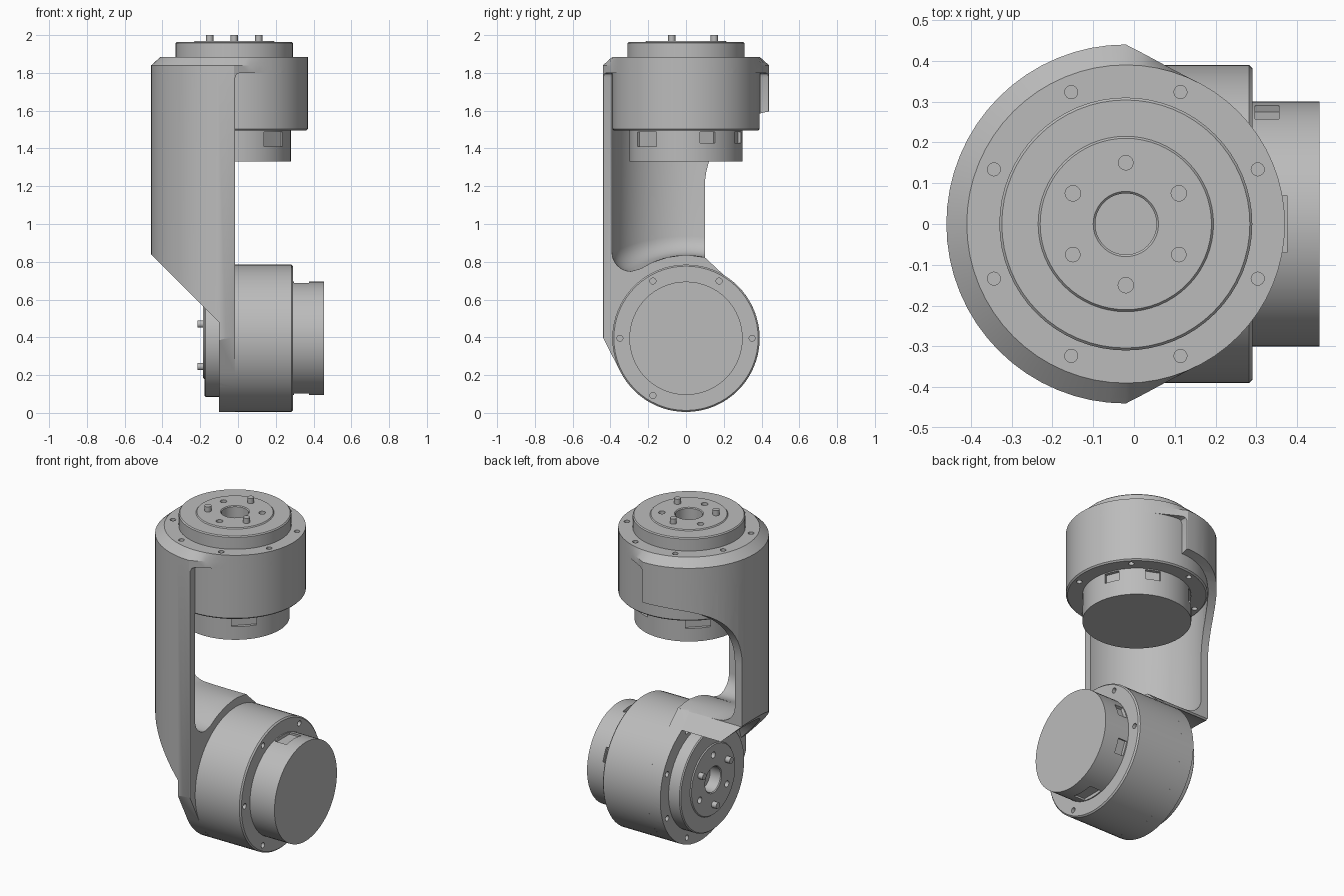
import bpy, bmesh
from math import sin, cos, pi, radians, sqrt
from mathutils import Matrix, Vector

if "Cube" in bpy.data.objects:
    bpy.data.objects.remove(bpy.data.objects["Cube"])

grey = bpy.data.materials.new("machined_grey")
grey.use_nodes = True
grey.diffuse_color = (0.5, 0.5, 0.5, 1)
grey.node_tree.nodes["Principled BSDF"].inputs["Base Color"].default_value = (0.5, 0.5, 0.5, 1)

SIDES = 64
FLANGE = 1.885           # height of the upper mounting face
UPPER = Matrix.Translation((-0.02, 0, FLANGE))
# Lower joint: local z points to -x, local x points up
LOWER = Matrix(((0, 0, -1, -0.10), (0, 1, 0, 0), (1, 0, 0, 0.395), (0, 0, 0, 1)))


def finish(name, bm, matrix=Matrix()):
    bm.transform(matrix)
    bmesh.ops.recalc_face_normals(bm, faces=bm.faces)
    mesh = bpy.data.meshes.new(name)
    bm.to_mesh(mesh)
    bm.free()
    mesh.materials.append(grey)
    obj = bpy.data.objects.new(name, mesh)
    bpy.context.scene.collection.objects.link(obj)
    smooth(obj)
    return obj


def smooth(obj):
    obj.data.shade_smooth()
    obj.data.set_sharp_from_angle(angle=radians(28))


def loft(name, rings, matrix=Matrix()):
    """Skin a list of rings (each a list of points) and cap both ends."""
    bm = bmesh.new()
    loops = [[bm.verts.new(p) for p in ring] for ring in rings]
    n = len(loops[0])
    for a, b in zip(loops, loops[1:]):
        for i in range(n):
            j = (i + 1) % n
            bm.faces.new((a[i], a[j], b[j], b[i]))
    bm.faces.new(loops[0])
    bm.faces.new(loops[-1])
    return finish(name, bm, matrix)


def ring(radius, height):
    """Ring around z; radius and height are numbers or functions of the angle."""
    points = []
    for i in range(SIDES):
        a = 2 * pi * i / SIDES
        r = radius(a) if callable(radius) else radius
        z = height(a) if callable(height) else height
        points.append((r * cos(a), r * sin(a), z))
    return points


def lathe(name, profile, matrix=Matrix()):
    return loft(name, [ring(r, z) for r, z in profile], matrix)


def prism(name, outline, along):
    """Extrude an outline of (y, z) along x or of (x, z) along y."""
    place = (lambda d, p: (d, *p)) if along == "x" else (lambda d, p: (p[0], d, p[1]))
    return loft(name, [[place(d, p) for p in outline] for d in (-1, 1)])


def arc(cy, cz, r, start, end, steps):
    return [(cy + r * cos(radians(start + (end - start) * i / steps)),
             cz + r * sin(radians(start + (end - start) * i / steps))) for i in range(steps + 1)]


def cut(obj, cutters):
    """Apply (operation, cutter) pairs, then drop the cutters."""
    for op, cutter in cutters:
        mod = obj.modifiers.new(op, "BOOLEAN")
        mod.operation, mod.object, mod.solver = op, cutter, "EXACT"
        cutter.hide_render = True
    graph = bpy.context.evaluated_depsgraph_get()
    mesh = bpy.data.meshes.new_from_object(obj.evaluated_get(graph))
    obj.modifiers.clear()
    obj.data = mesh
    for _, cutter in cutters:
        bpy.data.objects.remove(cutter)
    smooth(obj)


def studs(name, radius, spread, low, high, count, start, matrix):
    """Circle of short round rods, used as pins or as hole cutters."""
    bm = bmesh.new()
    for i in range(count):
        a = radians(start) + 2 * pi * i / count
        spot = Matrix.Translation((spread * cos(a), spread * sin(a), (low + high) / 2))
        bmesh.ops.create_cone(bm, cap_ends=True, segments=16, radius1=radius,
                              radius2=radius, depth=high - low, matrix=spot)
    return finish(name, bm, matrix)


def slots(matrix, turn):
    """Two wide and two narrow connector pockets in the end cap."""
    bm = bmesh.new()
    for angle, width, low in ((0, 0.14, -0.475), (67.5, 0.085, -0.455),
                              (112.5, 0.085, -0.455), (180, 0.14, -0.475)):
        m = (Matrix.Rotation(radians(angle + turn), 4, "Z")
             @ Matrix.Translation((0.31, 0, (low - 0.397) / 2))
             @ Matrix.Diagonal((0.06, width, -0.397 - low, 1)))
        bmesh.ops.create_cube(bm, size=1, matrix=m)
    return finish("slot_cutter", bm, matrix)


def actuator(prefix, matrix, turn, pin_start):
    # Motor housing with narrower end cap
    motor = lathe(prefix + "_motor", [(0.30, -0.555), (0.30, -0.39), (0.382, -0.39),
                                      (0.39, -0.382), (0.39, -0.085)], matrix)
    cut(motor, [("DIFFERENCE", slots(matrix, turn)),
                ("DIFFERENCE", studs("hole", 0.016, 0.35, -0.42, -0.37, 6, turn + 90, matrix))])
    # Output disc with raised centre and bore
    disc = lathe(prefix + "_output_disc",
                 [(0.31, -0.005), (0.31, 0.072), (0.304, 0.078), (0.215, 0.078), (0.21, 0.084),
                  (0.08, 0.084), (0.075, 0.079), (0.075, 0.01)], matrix)
    cut(disc, [("DIFFERENCE",
                studs("hole", 0.019, 0.15, 0.06, 0.12, 3, pin_start + 60, matrix))])
    studs(prefix + "_pins", 0.019, 0.15, 0.07, 0.115, 3, pin_start, matrix)


actuator("upper", UPPER, -45, 90)
actuator("lower", LOWER, 0, 180)


# Bracket blank: wide half round that blends into the mounting flange
def blank_radius(a):
    side = abs((a + pi) % (2 * pi) - pi)      # angle away from +x
    t = (pi / 2 - side) / radians(26)
    return 0.44 if t <= 0 else 0.39 + 0.05 * max(0, 1 - t) ** 2


bracket = loft("bracket", [ring(blank_radius, -FLANGE - 0.1), ring(blank_radius, -0.045),
                           ring(0.39, 0)], UPPER)

# Side outline: open-backed arm with a round lower ring
side_outline = ([(-0.535, 2.1), (-0.535, 0.586)]
                + arc(0, 0.395, 0.39, 207.6, 419, 44)
                + [(0.10, 0.823)] + arc(0.5, 1.2, 0.4, 180, 90, 16)
                + [(0.6, 1.6), (0.6, 2.1)])
# Front outline: sloped underside and plate reaching over the motor
front_outline = [(-0.6, 2.1), (0.6, 2.1), (0.6, 1.8), (0.01, 1.8), (-0.007, 1.793),
                 (-0.015, 1.775), (-0.015, -0.3), (-0.10, -0.3), (-0.10, 0.48), (-0.6, 0.98)]


# Hollow: round well whose filleted floor follows the lower ring
def floor_height(radius):
    return lambda a: 0.395 + sqrt(0.44 ** 2 - (radius * sin(a)) ** 2)


def fillet_height(phi):
    radius = 0.292 + 0.1 * cos(phi)

    def height(a):
        middle = 0.395 + sqrt(0.54 ** 2 - (0.292 * sin(a)) ** 2)
        return max(middle - 0.1 * sin(phi), floor_height(radius)(a))
    return radius, height


well = [ring(0.392, 1.8)]
well += [ring(*fillet_height(radians(15 * i))) for i in range(7)]
well += [ring(r, floor_height(r)) for r in (0.24, 0.18, 0.1, 0.02)]
hollow = loft("hollow", well, Matrix.Translation((-0.02, 0, 0)))

recess = lathe("recess", [(0.395, 0), (0.395, 0.6)], LOWER)
cut(bracket, [("INTERSECT", prism("side_outline", side_outline, "x")),
              ("INTERSECT", prism("front_outline", front_outline, "y")),
              ("DIFFERENCE", hollow), ("DIFFERENCE", recess),
              ("DIFFERENCE", studs("hole", 0.016, 0.35, -0.03, 0.05, 8, 22.5, UPPER)),
              ("DIFFERENCE", studs("hole", 0.016, 0.35, -0.03, 0.05, 8, 22.5, LOWER))])
